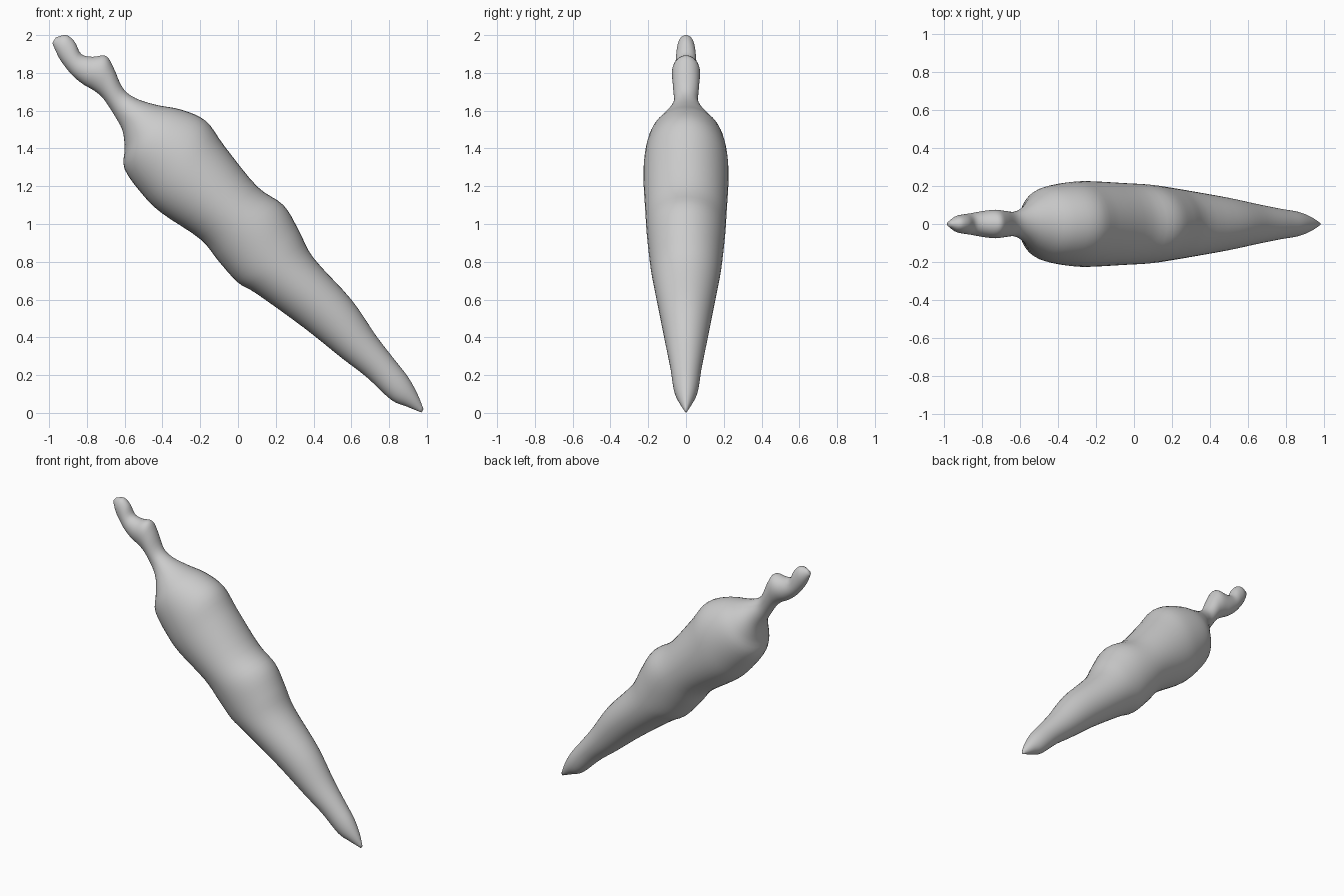
import bpy, bmesh, math
from mathutils import Vector

if "Cube" in bpy.data.objects:
    bpy.data.objects.remove(bpy.data.objects["Cube"])

# Stations from stalk to tip: upper x, z | lower x, z | half width in y
STATIONS = [
    (-.965, 1.987, -.983, 1.958, .012), (-.91, 2.0, -.96, 1.905, .04),
    (-.865, 1.965, -.935, 1.86, .05), (-.83, 1.90, -.88, 1.79, .057),
    (-.77, 1.885, -.82, 1.74, .068), (-.70, 1.89, -.76, 1.705, .075),
    (-.66, 1.83, -.71, 1.66, .07), (-.61, 1.72, -.645, 1.56, .065),
    (-.54, 1.665, -.61, 1.49, .095), (-.43, 1.63, -.60, 1.40, .15),
    (-.30, 1.605, -.60, 1.29, .195), (-.17, 1.545, -.50, 1.15, .22),
    (-.07, 1.41, -.40, 1.055, .225), (.10, 1.20, -.20, .92, .215),
    (.24, 1.10, -.10, .80, .208), (.32, .97, 0, .69, .195),
    (.40, .82, .10, .63, .18), (.60, .60, .35, .45, .14),
    (.73, .41, .55, .29, .105), (.83, .28, .68, .19, .082),
    (.90, .19, .81, .07, .065), (.95, .10, .89, .035, .04),
    (.982, .02, .972, .002, .006),
]
STEPS, SIDES = 4, 40


def spline(points, steps):
    """Catmull-Rom curve through all stations."""
    p = [Vector(q) for q in points]
    p = [p[0]] + p + [p[-1]]
    out = []
    for a, b, c, d in zip(p, p[1:], p[2:], p[3:]):
        for i in range(steps):
            t = i / steps
            out.append(b + (c - a) * (t / 2)
                       + (2 * a - 5 * b + 4 * c - d) * (t * t / 2)
                       + (3 * b - a - 3 * c + d) * (t ** 3 / 2))
    return out + [p[-1]]


# Carrot: elliptical rings lofted along the root and stalk
bm = bmesh.new()
rings = []
for ux, uz, lx, lz, w in spline(STATIONS, STEPS):
    upper, lower = Vector((ux, 0, uz)), Vector((lx, 0, lz))
    mid, half = (upper + lower) / 2, (upper - lower) / 2
    angles = [2 * math.pi * k / SIDES for k in range(SIDES)]
    rings.append([bm.verts.new(mid + half * math.cos(a)
                               + Vector((0, w * math.sin(a), 0))) for a in angles])
for r, s in zip(rings, rings[1:]):
    for k in range(SIDES):
        n = (k + 1) % SIDES
        bm.faces.new((r[k], r[n], s[n], s[k]))
bm.faces.new(rings[0])
bm.faces.new(rings[-1])
bmesh.ops.recalc_face_normals(bm, faces=bm.faces)

mesh = bpy.data.meshes.new("carrot")
bm.to_mesh(mesh)
bm.free()
for f in mesh.polygons:
    f.use_smooth = True
carrot = bpy.data.objects.new("carrot", mesh)
bpy.context.collection.objects.link(carrot)
